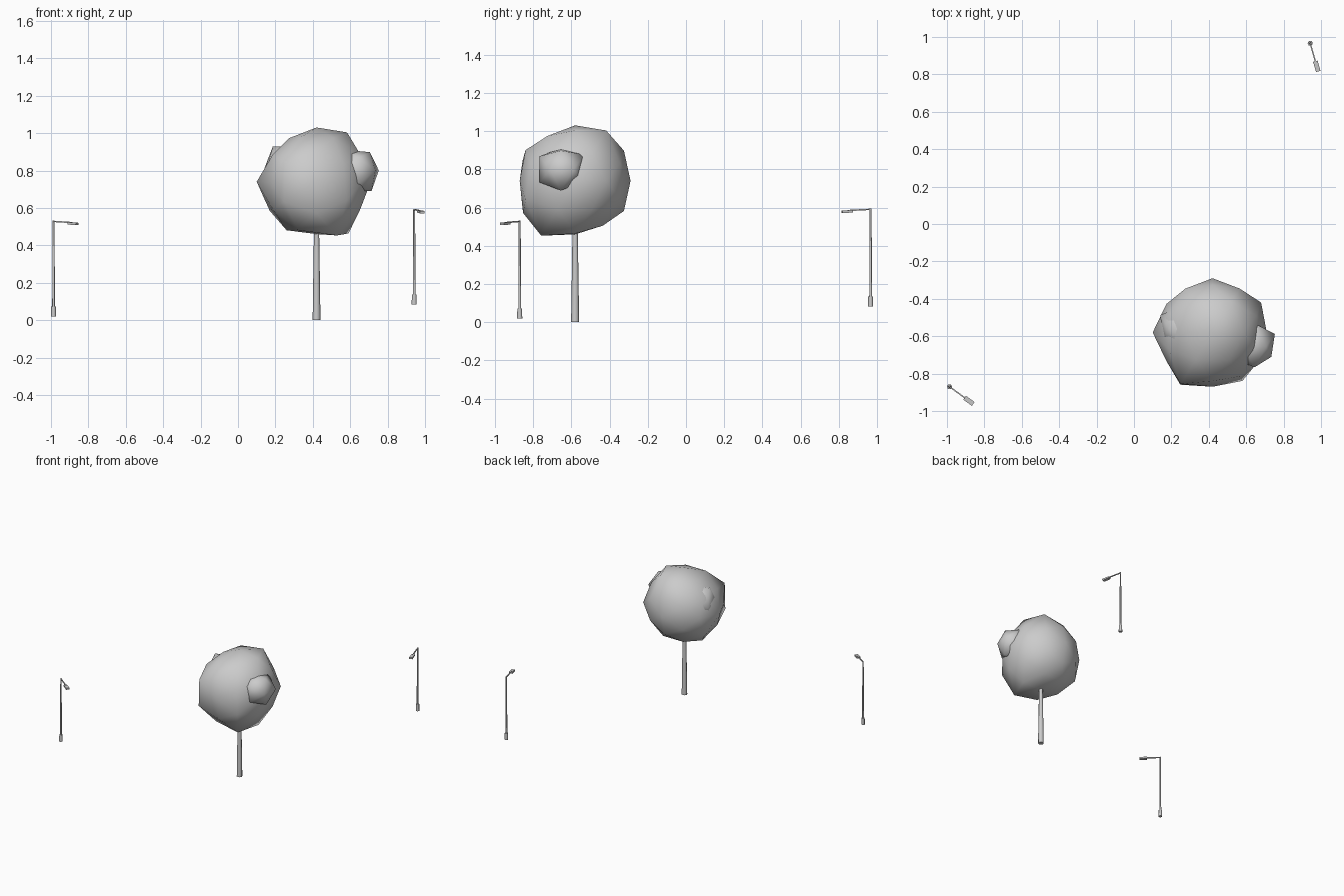
import bpy, bmesh, math
from mathutils import Vector, Matrix
from itertools import product

if "Cube" in bpy.data.objects:
    bpy.data.objects.remove(bpy.data.objects["Cube"])


def finish(bm, name, smooth=False):
    bmesh.ops.recalc_face_normals(bm, faces=bm.faces)
    mesh = bpy.data.meshes.new(name)
    bm.to_mesh(mesh)
    bm.free()
    for p in mesh.polygons:
        p.use_smooth = smooth
    ob = bpy.data.objects.new(name, mesh)
    bpy.context.collection.objects.link(ob)
    return ob


def blob(name, center, radius, fine, nudges):
    """Rounded leaf mass; nudges are (direction, new radius) for the nearest vertex."""
    dirs = []
    for a, b in product((-1, 1), repeat=2):
        v = (a * 0.526, b * 0.851)
        dirs += [Vector((v[0], 0, v[1])), Vector((0, b * 0.851, a * 0.526)),
                 Vector((b * 0.851, a * 0.526, 0))]
    dirs = [d.normalized() for d in dirs]
    if fine:
        dirs += [(p + q).normalized() for i, p in enumerate(dirs)
                 for q in dirs[:i] if p.dot(q) > 0.4]
    bm = bmesh.new()
    verts = [bm.verts.new(d) for d in dirs]
    bmesh.ops.convex_hull(bm, input=verts)
    lengths = {}
    for d, r in nudges:
        d = Vector(d).normalized()
        lengths[max(bm.verts, key=lambda v: v.co.dot(d))] = r
    for v in bm.verts:
        v.co = Vector(center) + v.co * lengths.get(v, radius)
    return finish(bm, name, True)


def column(name, x, y, z0, z1, r0, r1, sides=8):
    bm = bmesh.new()
    bmesh.ops.create_cone(bm, cap_ends=True, segments=sides, radius1=r0, radius2=r1,
                          depth=z1 - z0, matrix=Matrix.Translation((x, y, (z0 + z1) / 2)))
    ob = finish(bm, name, True)
    ob.data.set_sharp_from_angle(angle=math.radians(50))
    return ob


# Tree
column("tree_trunk", 0.42, -0.58, 0, 0.6, 0.021, 0.012)
blob("tree_crown", (0.42, -0.58, 0.74), 0.29, True, [
    ((-1, 0, 0), 0.32), ((0, 0, -1), 0.28), ((0.526, 0, 0.851), 0.31),
    ((0.309, 0.5, 0.809), 0.325), ((-0.309, 0.5, 0.809), 0.30),
    ((-0.526, 0, 0.851), 0.275), ((-0.526, 0, -0.851), 0.305),
    ((0.526, 0, -0.851), 0.325), ((0.309, -0.5, -0.809), 0.355),
    ((-0.309, -0.5, -0.809), 0.32), ((0, -0.851, -0.526), 0.32),
    ((0, -0.851, 0.526), 0.305), ((-0.5, -0.809, 0.309), 0.34),
    ((-0.5, -0.809, -0.309), 0.345), ((0.5, -0.809, -0.309), 0.32),
    ((0, 0.851, 0.526), 0.30), ((0, 0.851, -0.526), 0.30),
    ((0.851, 0.526, 0), 0.305), ((-0.809, 0.309, -0.5), 0.31)])
blob("crown_tuft_right", (0.645, -0.655, 0.80), 0.13, False, [
    ((0.851, 0.526, 0), 0.127), ((0.851, -0.526, 0), 0.105),
    ((0.526, 0, 0.851), 0.115), ((0, 0.851, 0.526), 0.145)])
blob("crown_tuft_left", (0.26, -0.56, 0.81), 0.14, False, [
    ((-0.851, -0.526, 0), 0.125), ((0, -0.851, 0.526), 0.16)])


# Street lamps
def lamp(tag, x, y, z, dx, dy):
    column(f"{tag}_base", x, y, z, z + 0.053, 0.0135, 0.0125)
    column(f"{tag}_pole", x, y, z + 0.02, z + 0.512, 0.0075, 0.005)
    out = Vector((dx, dy, 0)).normalized()
    yaw = Matrix.Rotation(math.atan2(dy, dx), 4, 'Z')
    # (part, distance, height, length, width, thickness, tilt)
    for part, d, h, l, w, t, tilt in (
            ("arm", 0.055, 0.505, 0.115, 0.007, 0.007, 0.05),
            ("head", 0.128, 0.496, 0.056, 0.025, 0.013, 0.07)):
        bm = bmesh.new()
        m = (Matrix.Translation(Vector((x, y, z + h)) + out * d) @ yaw
             @ Matrix.Rotation(tilt, 4, 'Y') @ Matrix.Diagonal((l, w, t, 1)))
        bmesh.ops.create_cube(bm, size=1, matrix=m)
        finish(bm, f"{tag}_{part}")


lamp("front_lamp", -0.986, -0.87, 0.02, 0.1, -0.073)
lamp("back_lamp", 0.942, 0.966, 0.083, 0.036, -0.125)
